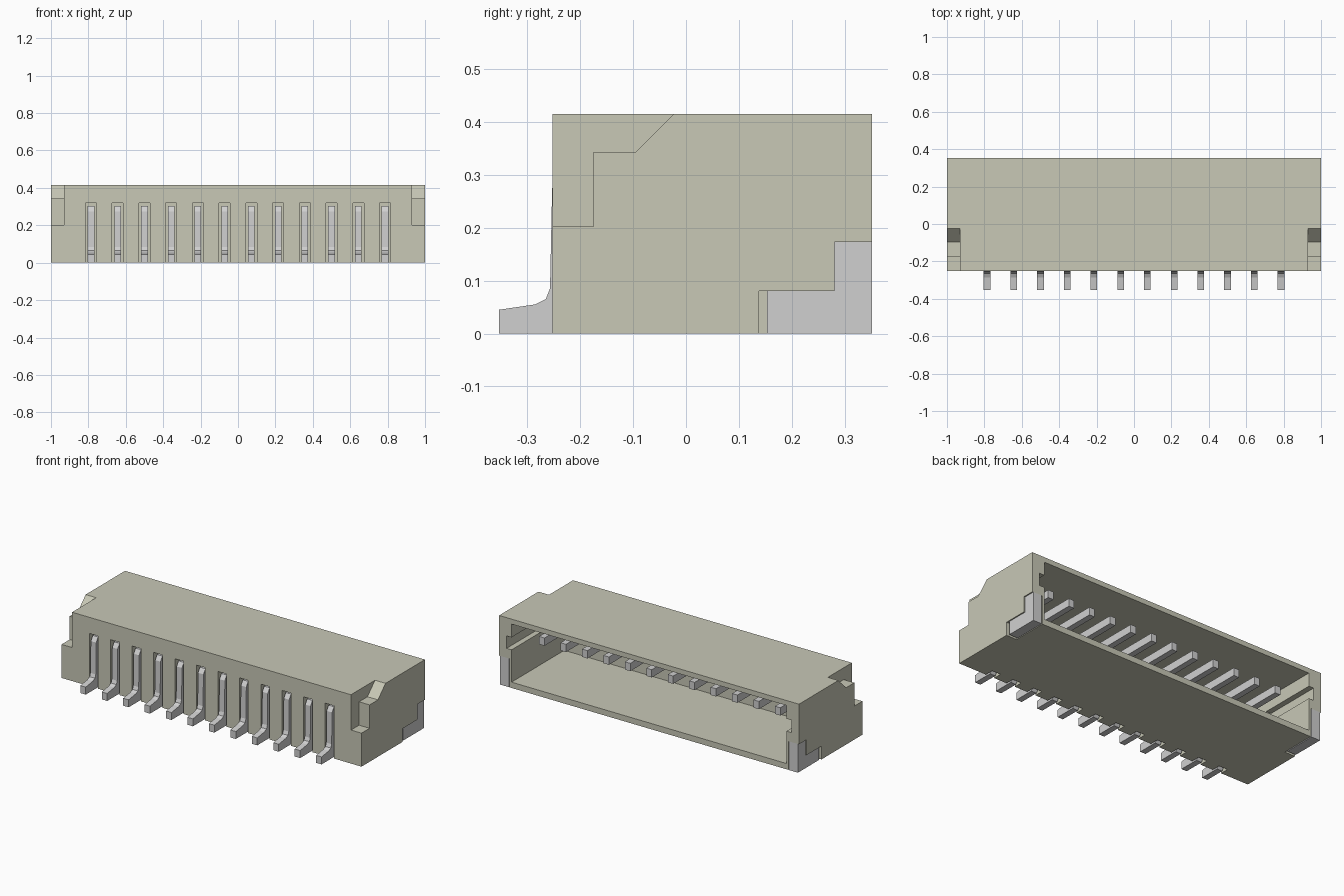
import bpy
import bmesh

if "Cube" in bpy.data.objects:
    bpy.data.objects.remove(bpy.data.objects["Cube"], do_unlink=True)


def material(name, colour):
    m = bpy.data.materials.new(name)
    m.use_nodes = True
    m.diffuse_color = colour
    m.node_tree.nodes["Principled BSDF"].inputs["Base Color"].default_value = colour
    return m


plastic = material("beige plastic", (0.58, 0.58, 0.47, 1))
metal = material("grey metal", (0.63, 0.63, 0.63, 1))


def prism(name, profile, x0, x1, mat):
    """Extrude a (y, z) profile along x."""
    bm = bmesh.new()
    face = bm.faces.new([bm.verts.new((x0, y, z)) for y, z in profile])
    new = bmesh.ops.extrude_face_region(bm, geom=[face])["geom"]
    bmesh.ops.translate(bm, vec=(x1 - x0, 0, 0),
                        verts=[v for v in new if isinstance(v, bmesh.types.BMVert)])
    bmesh.ops.recalc_face_normals(bm, faces=bm.faces)
    mesh = bpy.data.meshes.new(name)
    bm.to_mesh(mesh)
    bm.free()
    mesh.materials.append(mat)
    ob = bpy.data.objects.new(name, mesh)
    bpy.context.scene.collection.objects.link(ob)
    return ob


def rect(y0, y1, z0, z1):
    return [(y0, z0), (y1, z0), (y1, z1), (y0, z1)]


FRONT, BACK, TOP = -0.252, 0.352, 0.415
PITCH, PINS = 0.143, 12
housing = prism("housing", rect(FRONT, BACK, 0, TOP), -1, 1, plastic)
cutters = []


def cut(profile, x0, x1):
    cutters.append(prism("cutter", profile, x0, x1, plastic))


# Mating cavity, open at the back
cut(rect(-0.15, 0.4, 0.035, 0.385), -0.917, 0.917)

shoulder = [(-0.3, 0.202), (-0.175, 0.202), (-0.175, 0.343), (-0.095, 0.343),
            (-0.023, TOP), (0.012, 0.45), (-0.3, 0.45)]
pocket = [(0.138, -0.05), (0.4, -0.05), (0.4, 0.173), (0.281, 0.173),
          (0.281, 0.08), (0.138, 0.08)]
tab = [(0.153, 0), (BACK, 0), (BACK, 0.173), (0.281, 0.173),
       (0.281, 0.08), (0.153, 0.08)]

for side, label in ((1, "left"), (-1, "right")):
    # Front shoulder notch, keying groove and pocket for the solder tab
    cut(shoulder, side * 0.93, side * 1.1)
    cut(rect(0, 0.4, 0.23, 0.305), side * 0.9, side * 0.95)
    cut(pocket, side * 0.93, side * 1.1)
    prism(label + "_solder_tab", tab, side * 0.935, side * 0.993, metal)

# Contacts: foot, upright and horizontal post in one bent strip
pin_profile = [(-0.353, 0), (-0.353, 0.045), (-0.285, 0.055), (-0.265, 0.065),
               (-0.257, 0.085), (-0.253, 0.275), (-0.235, 0.302), (0.25, 0.302),
               (0.25, 0.255), (-0.21, 0.255), (-0.21, 0.03), (-0.23, 0)]
for i in range(PINS):
    x = (i - (PINS - 1) / 2) * PITCH
    cut(rect(-0.3, -0.2, -0.05, 0.318), x - 0.029, x + 0.029)
    prism(f"contact_{i + 1}", pin_profile, x - 0.018, x + 0.018, metal)

# Bake the cuts and drop the cutters
for c in cutters:
    mod = housing.modifiers.new("cut", "BOOLEAN")
    mod.operation = "DIFFERENCE"
    mod.solver = "EXACT"
    mod.object = c
    c.hide_render = True
bpy.context.view_layer.update()
evaluated = housing.evaluated_get(bpy.context.evaluated_depsgraph_get())
baked = bpy.data.meshes.new_from_object(evaluated)
housing.modifiers.clear()
housing.data = baked
housing.data.name = "housing"
for c in cutters:
    bpy.data.objects.remove(c, do_unlink=True)
